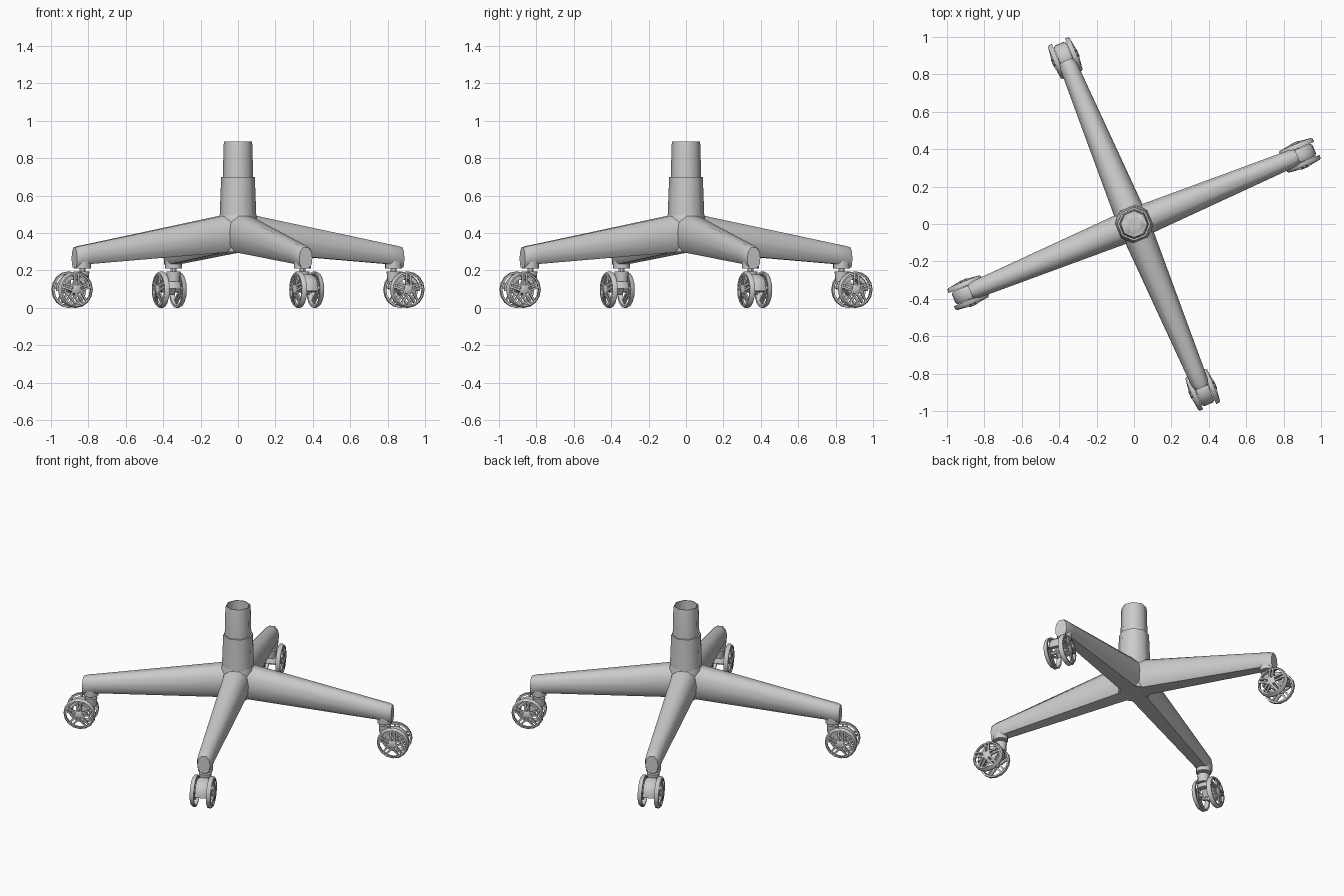
import bpy, bmesh
from math import sin, cos, pi, radians
from mathutils import Matrix, Vector

if "Cube" in bpy.data.objects:
    bpy.data.objects.remove(bpy.data.objects["Cube"])


def finish(name, bm, mat=None, angle=40):
    bmesh.ops.recalc_face_normals(bm, faces=bm.faces)
    me = bpy.data.meshes.new(name)
    bm.to_mesh(me)
    bm.free()
    ob = bpy.data.objects.new(name, me)
    bpy.context.collection.objects.link(ob)
    if mat:
        ob.matrix_world = mat
    bpy.ops.object.select_all(action='DESELECT')
    bpy.context.view_layer.objects.active = ob
    ob.select_set(True)
    bpy.ops.object.shade_smooth_by_angle(angle=radians(angle))
    return ob


def loft(bm, rings, caps=(True, True), loop=False):
    """Skin a list of closed rings of points."""
    vs = [[bm.verts.new(p) for p in r] for r in rings]
    n = len(vs[0])
    pairs = list(zip(vs, vs[1:])) + ([(vs[-1], vs[0])] if loop else [])
    for a, b in pairs:
        for i in range(n):
            j = (i + 1) % n
            bm.faces.new((a[i], a[j], b[j], b[i]))
    if not loop:
        if caps[0]:
            bm.faces.new(vs[0][::-1])
        if caps[1]:
            bm.faces.new(vs[-1])


def circle(r, z, n, cx=0.0):
    return [(cx + r * cos(2 * pi * i / n), r * sin(2 * pi * i / n), z) for i in range(n)]


def bar(bm, p, q, w, d):
    """Square bar from p to q, d deep along the axle (y)."""
    p, q = Vector(p), Vector(q)
    y = Vector((0, d / 2, 0))
    s = (q - p).cross(Vector((0, 1, 0))).normalized() * w / 2
    loft(bm, [[c + s + y, c - s + y, c - s - y, c + s - y] for c in (p, q)])


# central column: hub, lower sleeve, open upper tube
bm = bmesh.new()
loft(bm, [circle(0.10, 0.30, 8), circle(0.112, 0.36, 8), circle(0.105, 0.47, 8), circle(0.098, 0.50, 8)])
finish("hub", bm, angle=50)
bm = bmesh.new()
loft(bm, [circle(0.098, 0.49, 8), circle(0.09, 0.70, 8), circle(0.081, 0.70, 8)], (False, False))
finish("column_sleeve", bm, angle=50)
bm = bmesh.new()
loft(bm, [circle(0.081, 0.70, 8), circle(0.077, 0.87, 8), circle(0.074, 0.89, 8),
          circle(0.068, 0.89, 8), circle(0.068, 0.50, 8)], (False, False))
finish("column_tube", bm, angle=50)

# unit cross-section of a leg: rounded top, flatter bottom
SECTION = [(-0.6, 0), (0.6, 0), (0.93, 0.2), (1, 0.5), (0.85, 0.8), (0.4, 1),
           (-0.4, 1), (-0.85, 0.8), (-1, 0.5), (-0.93, 0.2)]


def build_leg(mat):
    bm = bmesh.new()
    stations = [(0.03, 0.085, 0.302, 0.505), (0.12, 0.08, 0.294, 0.487),
                (0.86, 0.05, 0.235, 0.342), (0.92, 0.048, 0.225, 0.331), (0.947, 0.038, 0.215, 0.322)]
    loft(bm, [[(r, u * w, lo + v * (hi - lo)) for u, v in SECTION] for r, w, lo, hi in stations])
    # socket under the tip
    loft(bm, [circle(0.046, 0.21, 10, 0.9), circle(0.047, 0.28, 10, 0.9)])
    finish("leg", bm, mat, 50)


def build_caster(mat):
    cx, cz = 0.96, 0.0975
    # arched hood, stem and axle
    bm = bmesh.new()
    rings = []
    for i in range(9):
        a = radians(-5 + 180 * i / 8)
        c, s = cos(a), sin(a)
        ro, ri = 0.084, 0.056
        rings.append([(cx + r * c, y, cz + r * s) for r, y in
                      ((ri, -0.036), (ro - 0.008, -0.036), (ro, -0.022), (ro, 0.022),
                       (ro - 0.008, 0.036), (ri, 0.036))])
    loft(bm, rings)
    loft(bm, [circle(0.034, 0.14, 10, 0.90), circle(0.038, 0.195, 10, 0.90)])
    loft(bm, [circle(0.018, 0.18, 8, 0.90), circle(0.018, 0.22, 8, 0.90)])
    bar(bm, (0.91, 0, 0.15), (cx, 0, cz - 0.015), 0.045, 0.044)
    loft(bm, [[(cx + 0.014 * cos(k * pi / 4), y, cz + 0.014 * sin(k * pi / 4)) for k in range(8)]
              for y in (-0.07, 0.07)])
    finish("caster_hood", bm, mat)

    # twin open wheels with five split spokes
    profile = [(0.0975, 0.038), (0.0975, 0.054), (0.090, 0.064), (0.081, 0.064), (0.086, 0.050), (0.086, 0.038)]
    for side in (-1, 1):
        bm = bmesh.new()
        n = 16
        loft(bm, [[(cx + r * cos(2 * pi * k / n), side * y, cz + r * sin(2 * pi * k / n))
                   for r, y in profile] for k in range(n)], loop=True)
        loft(bm, [[(cx + r * cos(k * pi / 5), side * y, cz + r * sin(k * pi / 5)) for k in range(10)]
                  for r, y in ((0.026, 0.056), (0.026, 0.070), (0.018, 0.075))])
        for k in range(5):
            a = pi / 2 + 2 * pi * k / 5
            for t in (-1, 1):
                b, e = a + t * 0.6, a + t * 0.12
                bar(bm, (cx + 0.022 * cos(b), side * 0.067, cz + 0.022 * sin(b)),
                    (cx + 0.087 * cos(e), side * 0.058, cz + 0.087 * sin(e)), 0.011, 0.010)
        finish("caster_wheel", bm, mat)


# four legs, turned an eighth of a right angle pair off the axes
for k in range(4):
    m = Matrix.Rotation(radians(22.5 + 90 * k), 4, 'Z')
    build_leg(m)
    build_caster(m)
